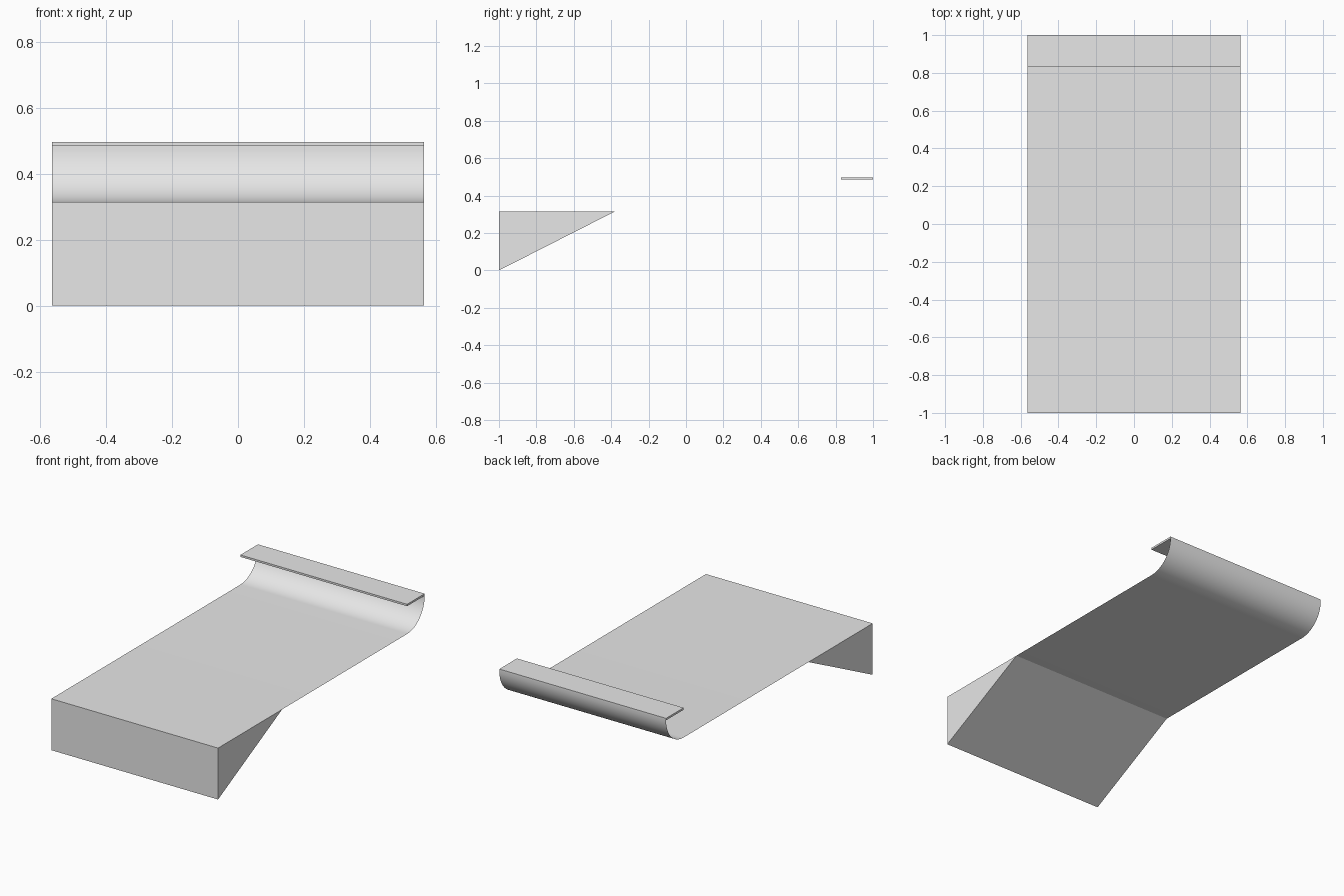
import bpy, bmesh
from math import sin, cos, pi, radians

HALF_W = 0.565
DECK_Z = 0.315
RADIUS = 0.17
CURL_Y, CURL_Z = 1 - RADIUS, DECK_Z + RADIUS

cube = bpy.data.objects.get("Cube")
if cube:
    bpy.data.objects.remove(cube, do_unlink=True)

grey = bpy.data.materials.new("light_grey")
grey.use_nodes = True
colour = (0.8, 0.8, 0.8, 1)
grey.diffuse_color = colour
grey.node_tree.nodes["Principled BSDF"].inputs["Base Color"].default_value = colour


def extrude_profile(name, profile, closed=False):
    """Sweep a (y, z) profile across the width; closed profiles get end caps."""
    bm = bmesh.new()
    right = [bm.verts.new((-HALF_W, y, z)) for y, z in profile]
    left = [bm.verts.new((HALF_W, y, z)) for y, z in profile]
    count = len(profile)
    for i in range(count if closed else count - 1):
        j = (i + 1) % count
        bm.faces.new((right[i], left[i], left[j], right[j]))
    if closed:
        bm.faces.new(right)
        bm.faces.new(left[::-1])
        bmesh.ops.recalc_face_normals(bm, faces=bm.faces)
    mesh = bpy.data.meshes.new(name)
    bm.to_mesh(mesh)
    bm.free()
    mesh.materials.append(grey)
    obj = bpy.data.objects.new(name, mesh)
    bpy.context.collection.objects.link(obj)
    return obj


# Thin deck sheet running back and curling up in a quarter circle
STEPS = 24
curl = [(CURL_Y + RADIUS * sin(pi / 2 * i / STEPS),
         CURL_Z - RADIUS * cos(pi / 2 * i / STEPS)) for i in range(STEPS + 1)]
deck = extrude_profile("curled_deck", [(-0.38, DECK_Z)] + curl)

# Solid wedge under the front of the deck
extrude_profile("front_wedge", [(-1, 0), (-0.38, DECK_Z), (-1, DECK_Z)], closed=True)

# Flat lip on top of the curl
extrude_profile("top_lip", [(CURL_Y, CURL_Z), (1, CURL_Z),
                            (1, CURL_Z + 0.012), (CURL_Y, CURL_Z + 0.012)], closed=True)

# Smooth only the curled sheet
bpy.ops.object.select_all(action='DESELECT')
deck.select_set(True)
bpy.context.view_layer.objects.active = deck
bpy.ops.object.shade_smooth_by_angle(angle=radians(30))
